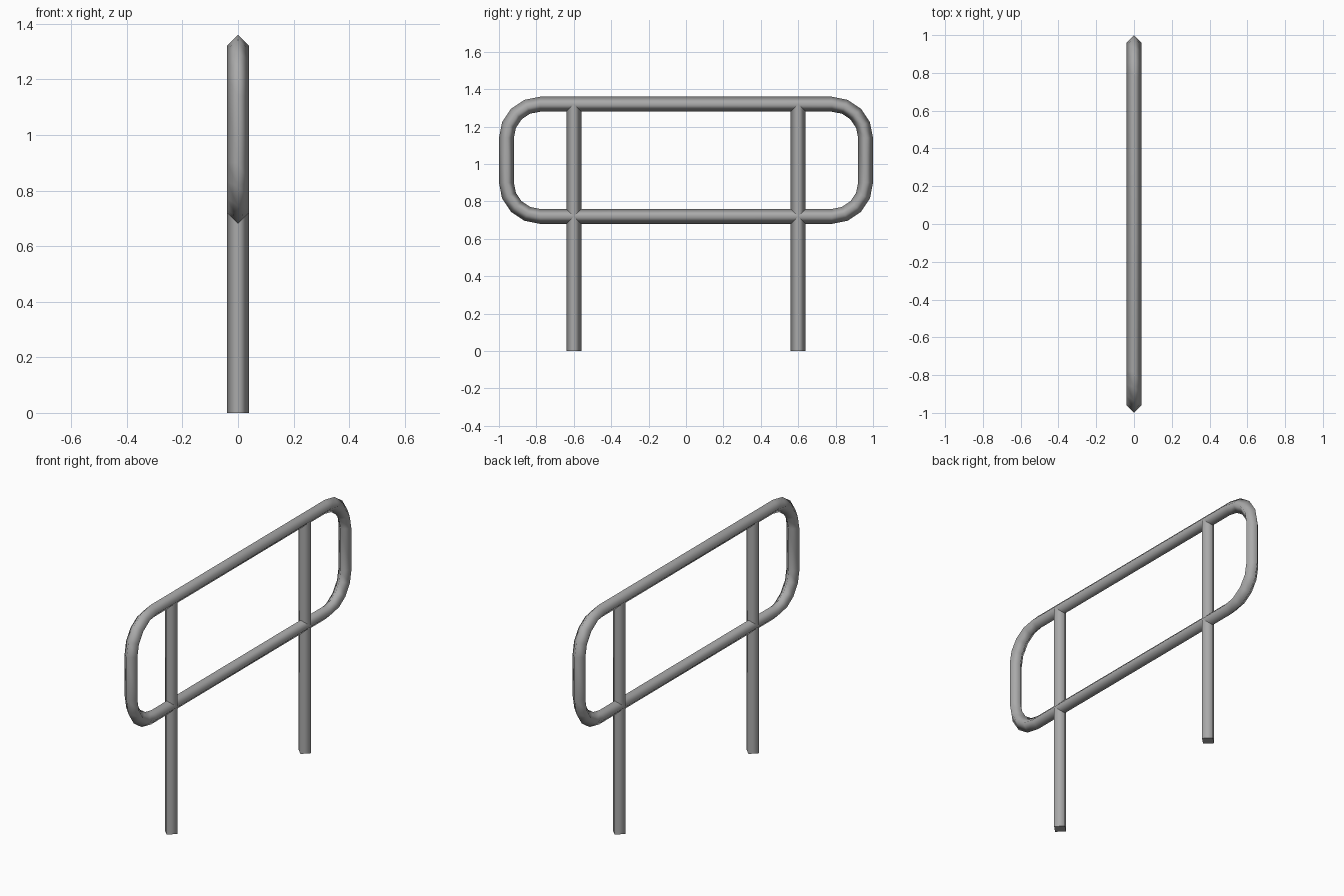
import bpy, bmesh
from math import sin, cos, pi
from mathutils import Vector

cube = bpy.data.objects.get("Cube")
if cube:
    bpy.data.objects.remove(cube)

R = 0.04                       # tube radius
TOP, BOTTOM, END = 1.32, 0.72, 0.96
BEND, STEPS = 0.18, 4          # corner radius and segments

metal = bpy.data.materials.new("grey metal")
metal.use_nodes = True
GREY = (0.4, 0.4, 0.4, 1)
metal.diffuse_color = GREY
metal.node_tree.nodes["Principled BSDF"].inputs["Base Color"].default_value = GREY


def tube(name, path, closed):
    """Sweep a four-sided section along (point, outward normal) pairs in the YZ plane."""
    bm = bmesh.new()
    side = Vector((1, 0, 0))
    rings = [[bm.verts.new(p + R * d) for d in (n, side, -n, -side)] for p, n in path]
    pairs = list(zip(rings, rings[1:]))
    if closed:
        pairs.append((rings[-1], rings[0]))
    for a, b in pairs:
        for i in range(4):
            j = (i + 1) % 4
            bm.faces.new((a[i], a[j], b[j], b[i])).smooth = True
    if not closed:
        for ring in (rings[0], rings[-1]):
            bm.faces.new(ring)
    bmesh.ops.recalc_face_normals(bm, faces=bm.faces)
    if not closed:
        # keep the cut ends crisp
        for f in bm.faces:
            if not f.smooth:
                for e in f.edges:
                    e.smooth = False
    mesh = bpy.data.meshes.new(name)
    bm.to_mesh(mesh)
    bm.free()
    mesh.materials.append(metal)
    obj = bpy.data.objects.new(name, mesh)
    bpy.context.collection.objects.link(obj)


# Rounded rail loop
loop = []
corners = ((1, TOP - BEND), (-1, TOP - BEND), (-1, BOTTOM + BEND), (1, BOTTOM + BEND))
for quarter, (sy, cz) in enumerate(corners):
    centre = Vector((0, sy * (END - BEND), cz))
    for s in range(STEPS + 1):
        a = (quarter + s / STEPS) * pi / 2
        n = Vector((0, cos(a), sin(a)))
        loop.append((centre + BEND * n, n))
tube("rail_loop", loop, True)

# Two upright posts
for name, y in (("front_post", -0.6), ("back_post", 0.6)):
    n = Vector((0, 1, 0))
    tube(name, [(Vector((0, y, z)), n) for z in (0, TOP)], False)
